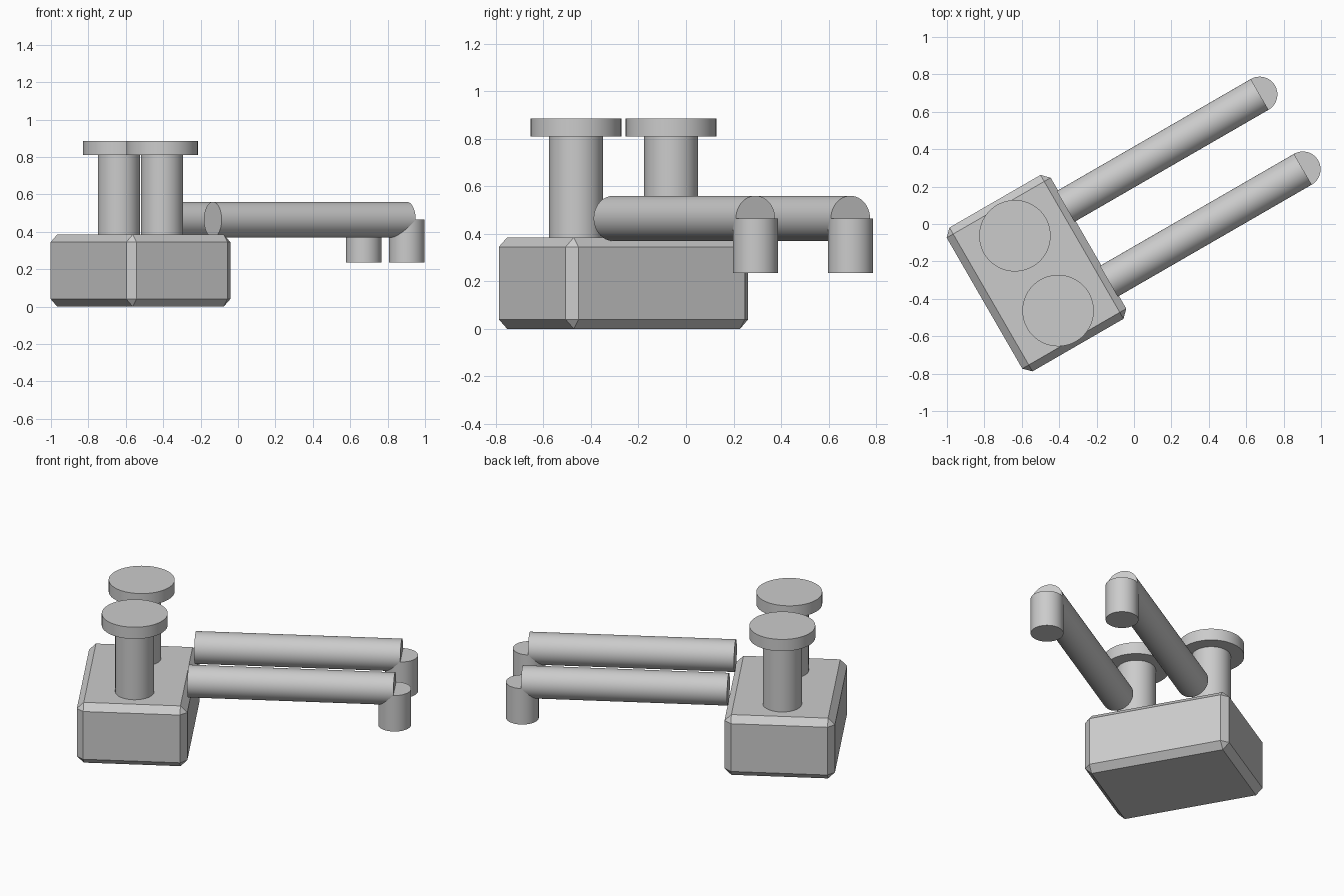
import bpy
import math
from mathutils import Matrix, Vector

if "Cube" in bpy.data.objects:
    bpy.data.objects.remove(bpy.data.objects["Cube"])

# The whole model is turned 30 degrees about z; parts are laid out in local (u, v, z)
TURN = Matrix.Rotation(math.radians(30), 4, 'Z')

grey = bpy.data.materials.new("plain_grey")
grey.diffuse_color = (0.6, 0.6, 0.6, 1)
grey.use_nodes = True
grey.node_tree.nodes["Principled BSDF"].inputs["Base Color"].default_value = grey.diffuse_color


def finish(name):
    ob = bpy.context.object
    ob.name = name
    ob.data.materials.append(grey)
    return ob


def cylinder(name, start, end, radius):
    a, b = Vector(start), Vector(end)
    axis = b - a
    bpy.ops.mesh.primitive_cylinder_add(vertices=64, radius=radius, depth=axis.length)
    ob = finish(name)
    spin = axis.to_track_quat('Z', 'Y').to_matrix().to_4x4()
    ob.matrix_world = TURN @ Matrix.Translation((a + b) / 2) @ spin
    bpy.ops.object.shade_smooth_by_angle(angle=math.radians(30))
    return ob


# Chamfered base block
U, V = -0.583, 0.033
bpy.ops.mesh.primitive_cube_add(size=1)
base = finish("base_block")
base.data.transform(Matrix.Diagonal((0.642, 0.888, 0.385, 1)))
base.matrix_world = TURN @ Matrix.Translation((U, V, 0.1925))
bevel = base.modifiers.new("chamfer", 'BEVEL')
bevel.width = 0.04
bevel.segments = 1

# Two matching sets: capped post, horizontal pipe and its down-turned outlet
TIP, PIPE_Z = 0.928, 0.465
for side, s in (("left", 1), ("right", -1)):
    v = V + s * 0.231
    cylinder(f"{side}_post", (U, v, 0.375), (U, v, 0.82), 0.113)
    cylinder(f"{side}_post_cap", (U, v, 0.81), (U, v, 0.885), 0.191)
    cylinder(f"{side}_pipe", (-0.27, v, PIPE_Z), (TIP, v, PIPE_Z), 0.095)
    cylinder(f"{side}_outlet", (TIP, v, 0.235), (TIP, v, PIPE_Z), 0.095)
